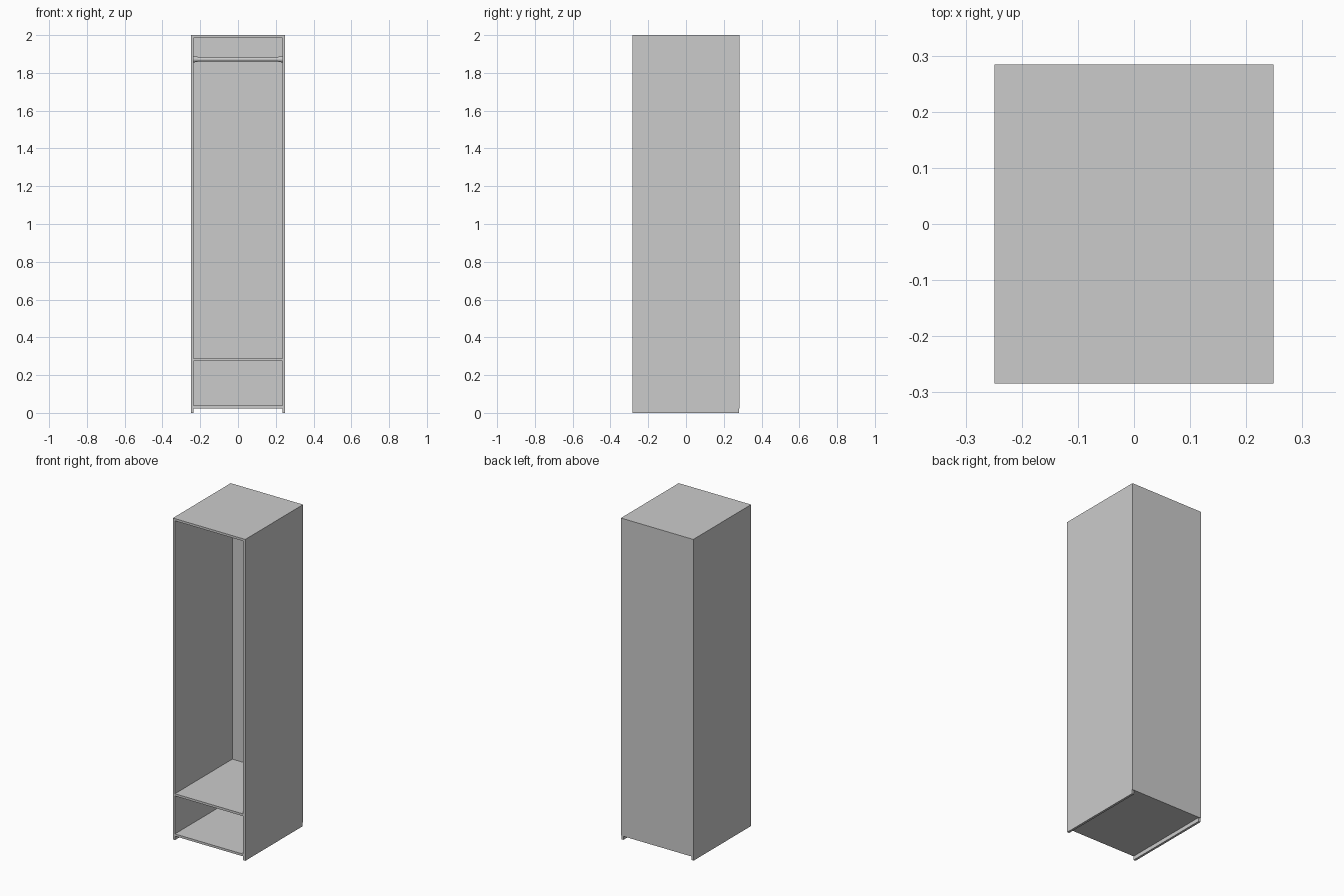
import bpy, math

if "Cube" in bpy.data.objects:
    bpy.data.objects.remove(bpy.data.objects["Cube"])

W, D, H, T = 0.249, 0.284, 2.0, 0.014   # half width, half depth, height, board thickness
BACK = 0.004                            # back board thickness


def board(name, x0, x1, y0, y1, z0, z1):
    bpy.ops.mesh.primitive_cube_add(size=1, location=((x0 + x1) / 2, (y0 + y1) / 2, (z0 + z1) / 2))
    ob = bpy.context.object
    ob.name = name
    ob.scale = (x1 - x0, y1 - y0, z1 - z0)
    bpy.ops.object.transform_apply(location=False, rotation=False, scale=True)
    return ob


def rod(name, r1, r2, length, x, z, sign=1):
    bpy.ops.mesh.primitive_cone_add(vertices=24, radius1=r1, radius2=r2, depth=length,
                                    location=(x, 0, z), rotation=(0, sign * math.pi / 2, 0))
    ob = bpy.context.object
    ob.name = name
    bpy.ops.object.shade_smooth_by_angle()
    return ob


# Carcass: top, two sides reaching the floor, back raised above it
board("top_panel", -W, W, -D, D, H - T, H)
for side, s in (("left", -1), ("right", 1)):
    a, b = sorted((s * W, s * (W - T)))
    board(side + "_side_panel", a, b, -D, D - BACK, 0, H - T)
board("back_panel", -W, W, D - BACK, D, 0.024, H - T)

# Bottom board and lower shelf
for name, z in (("bottom_panel", 0.024), ("lower_shelf", 0.274)):
    board(name, -W + T, W - T, -D, D - BACK, z, z + T)

# Hanging rail with tapered end sockets
rod("hanging_rail", 0.011, 0.011, 2 * (W - T), 0, 1.872)
for side, s in (("left", -1), ("right", 1)):
    rod(side + "_rail_socket", 0.017, 0.013, 0.022, s * (W - T - 0.011), 1.872, -s)
